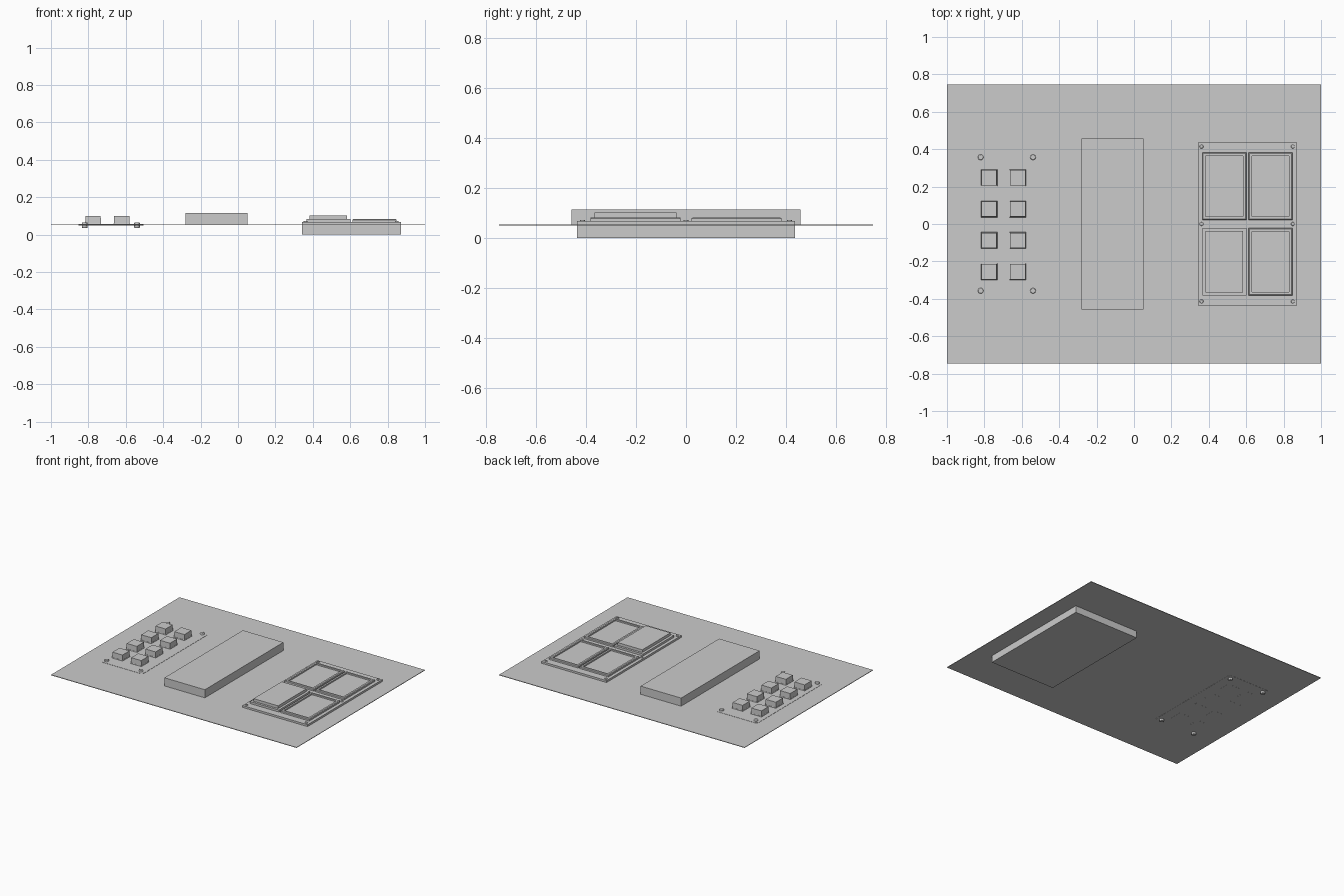
import bpy, bmesh
from mathutils import Vector

if "Cube" in bpy.data.objects:
    bpy.data.objects.remove(bpy.data.objects["Cube"])


def finish(name, bm):
    bmesh.ops.recalc_face_normals(bm, faces=bm.faces)
    me = bpy.data.meshes.new(name)
    bm.to_mesh(me)
    bm.free()
    ob = bpy.data.objects.new(name, me)
    bpy.context.collection.objects.link(ob)
    return ob


def block(name, x0, x1, y0, y1, z0, z1, taper=0.0, corner=0.0):
    """Box with optional inset top and rounded vertical corners."""
    bm = bmesh.new()
    bmesh.ops.create_cube(bm, size=1)
    for v in bm.verts:
        t = taper if v.co.z > 0 else 0.0
        v.co = Vector((x0 + t if v.co.x < 0 else x1 - t,
                       y0 + t if v.co.y < 0 else y1 - t,
                       z0 if v.co.z < 0 else z1))
    if corner:
        upright = [e for e in bm.edges
                   if abs(e.verts[0].co.z - e.verts[1].co.z) > 1e-5]
        bmesh.ops.bevel(bm, geom=upright, offset=corner, segments=4,
                        profile=0.5, affect='EDGES')
    return finish(name, bm)


def tray(name, x0, x1, y0, y1, z0, z1, rim, floor):
    """Box whose top is a thin rim around a sunken floor."""
    bm = bmesh.new()
    rings = []
    for inset, z in ((0, z0), (0, z1 - 0.004), (0.005, z1), (rim, z1), (rim, floor)):
        rings.append([bm.verts.new(p) for p in (
            (x0 + inset, y0 + inset, z), (x1 - inset, y0 + inset, z),
            (x1 - inset, y1 - inset, z), (x0 + inset, y1 - inset, z))])
    for a, b in zip(rings, rings[1:]):
        for i in range(4):
            j = (i + 1) % 4
            bm.faces.new((a[i], a[j], b[j], b[i]))
    bm.faces.new(rings[0][::-1])
    bm.faces.new(rings[-1])
    return finish(name, bm)


def screw(name, x, y, z0, z1, r):
    """Short cylinder with softened ends."""
    bm = bmesh.new()
    bmesh.ops.create_cone(bm, cap_ends=True, segments=16, radius1=r, radius2=r,
                          depth=z1 - z0)
    ends = [e for e in bm.edges
            if abs(e.verts[0].co.z - e.verts[1].co.z) < 1e-6]
    bmesh.ops.bevel(bm, geom=ends, offset=r * 0.25, segments=2,
                    profile=0.5, affect='EDGES')
    bmesh.ops.translate(bm, verts=bm.verts, vec=(x, y, (z0 + z1) / 2))
    for f in bm.faces:
        f.smooth = len(f.verts) == 4
    return finish(name, bm)


# Thin base panel and raised central block
block("base_panel", -1, 1, -0.747, 0.747, 0.050, 0.054)
block("center_block", -0.28, 0.05, -0.457, 0.457, 0.052, 0.114)

# Keypad: flush plate, corner screws, eight buttons
block("keypad_plate", -0.853, -0.505, -0.39, 0.39, 0.0490, 0.0555, corner=0.025)
for x in (-0.82, -0.54):
    for y in (-0.357, 0.357):
        screw("keypad_screw", x, y, 0.035, 0.065, 0.015)
for x in (-0.775, -0.622):
    for y in (0.247, 0.08, -0.088, -0.255):
        block("button_collar", x - 0.046, x + 0.046, y - 0.046, y + 0.046,
              0.0485, 0.060, taper=0.003)
        block("button", x - 0.042, x + 0.042, y - 0.042, y + 0.042,
              0.055, 0.098, taper=0.001)

# Housing passing through the panel, with six screws
block("housing", 0.342, 0.872, -0.436, 0.436, 0.0, 0.068)
for x in (0.361, 0.849):
    for y in (-0.414, 0, 0.414):
        screw("housing_screw", x, y, 0.062, 0.073, 0.01)

# Four framed pads; the front left one carries a raised cap
for x in (0.365, 0.612):
    for y in (-0.382, 0.022):
        if x < 0.5 and y < 0:
            block("raised_pad_base", x, x + 0.236, y, y + 0.36, 0.065, 0.083)
            block("raised_pad_cap", x + 0.018, x + 0.218, y + 0.016, y + 0.344,
                  0.08, 0.103)
        else:
            tray("pad_frame", x, x + 0.236, y, y + 0.36, 0.065, 0.083, 0.018, 0.073)
